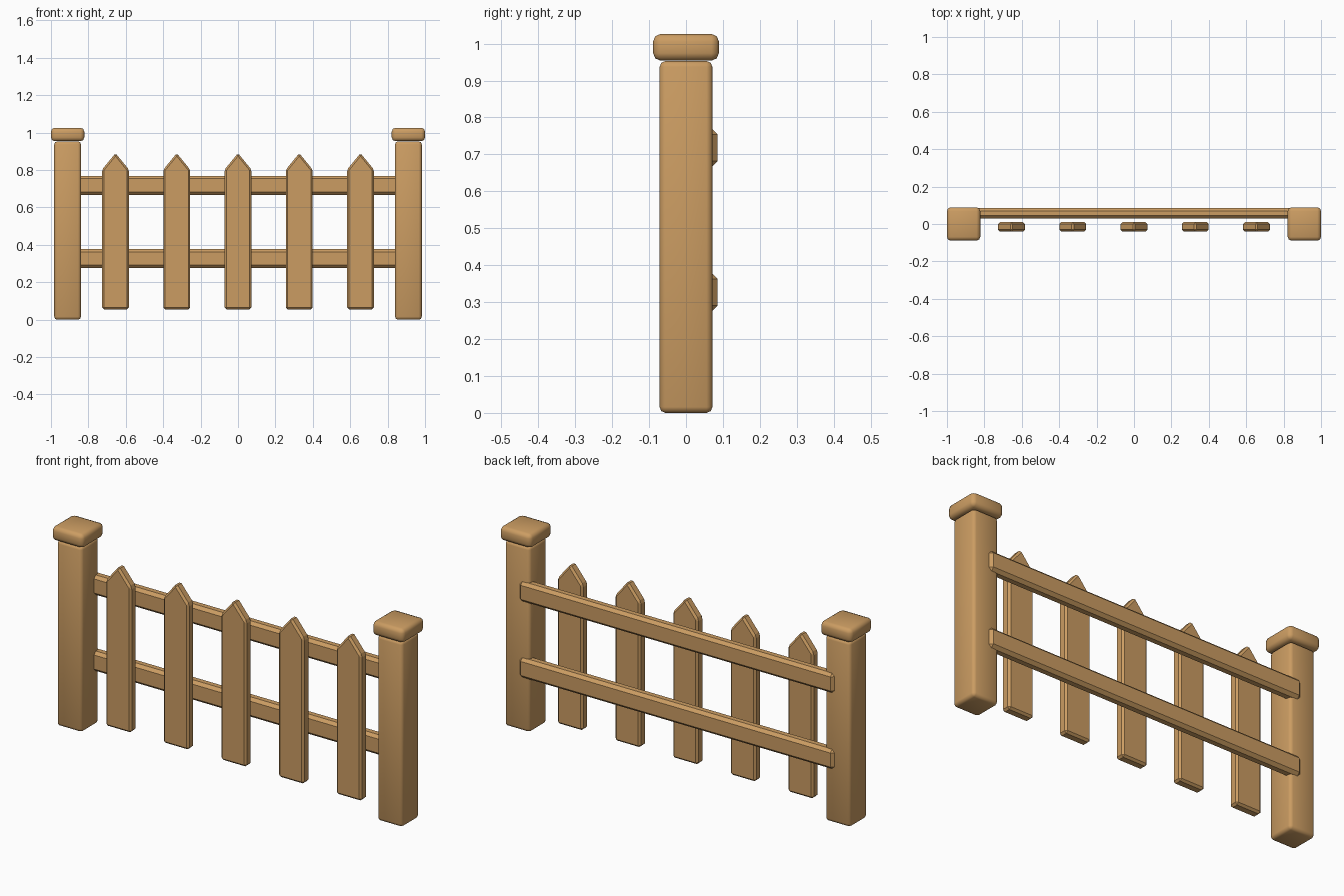
import bpy, bmesh
from mathutils import Vector

if "Cube" in bpy.data.objects:
    bpy.data.objects.remove(bpy.data.objects["Cube"])

wood = bpy.data.materials.new("warm wood")
wood.diffuse_color = (0.60, 0.335, 0.123, 1)
wood.use_nodes = True
wood.node_tree.nodes["Principled BSDF"].inputs["Base Color"].default_value = wood.diffuse_color


def finish(name, bm, bevel, segments=1, smooth=False):
    """Bevel every edge and turn the mesh into an object."""
    bmesh.ops.recalc_face_normals(bm, faces=bm.faces[:])
    bmesh.ops.bevel(bm, geom=bm.edges[:], offset=bevel, segments=segments,
                    profile=0.5, affect='EDGES', clamp_overlap=True)
    bmesh.ops.recalc_face_normals(bm, faces=bm.faces[:])
    for f in bm.faces:
        f.smooth = smooth
    me = bpy.data.meshes.new(name)
    bm.to_mesh(me)
    bm.free()
    me.materials.append(wood)
    ob = bpy.data.objects.new(name, me)
    bpy.context.collection.objects.link(ob)
    return ob


def box(name, centre, size, bevel, segments=1, smooth=False):
    bm = bmesh.new()
    bmesh.ops.create_cube(bm, size=1)
    for v in bm.verts:
        v.co = Vector(centre) + v.co * Vector(size)
    return finish(name, bm, bevel, segments, smooth)


def picket(name, x):
    # pointed board outline, extruded in depth
    w, y0, y1 = 0.072, -0.04, 0.01
    outline = [(-w, 0.055), (w, 0.055), (w, 0.802), (0, 0.89), (-w, 0.802)]
    bm = bmesh.new()
    face = bm.faces.new([bm.verts.new((x + px, y0, pz)) for px, pz in outline])
    ext = bmesh.ops.extrude_face_region(bm, geom=[face])
    for v in ext["geom"]:
        if isinstance(v, bmesh.types.BMVert):
            v.co.y = y1
    return finish(name, bm, 0.010)


# End posts with overhanging caps
for side, s in (("left", -1), ("right", 1)):
    box(side + "_post", (s * 0.911, 0, 0.4765), (0.143, 0.143, 0.947 + 0.006), 0.016, 2, True)
    box(side + "_post_cap", (s * 0.911, 0, 0.990), (0.178, 0.178, 0.072), 0.020, 2, True)

# Horizontal rails behind the pickets
for name, z in (("lower_rail", 0.327), ("upper_rail", 0.718)):
    box(name, (0, 0.0575, z), (1.79, 0.056, 0.102), 0.015)

# Pickets
for i in range(5):
    picket("picket_%d" % (i + 1), (i - 2) * 0.3275)
